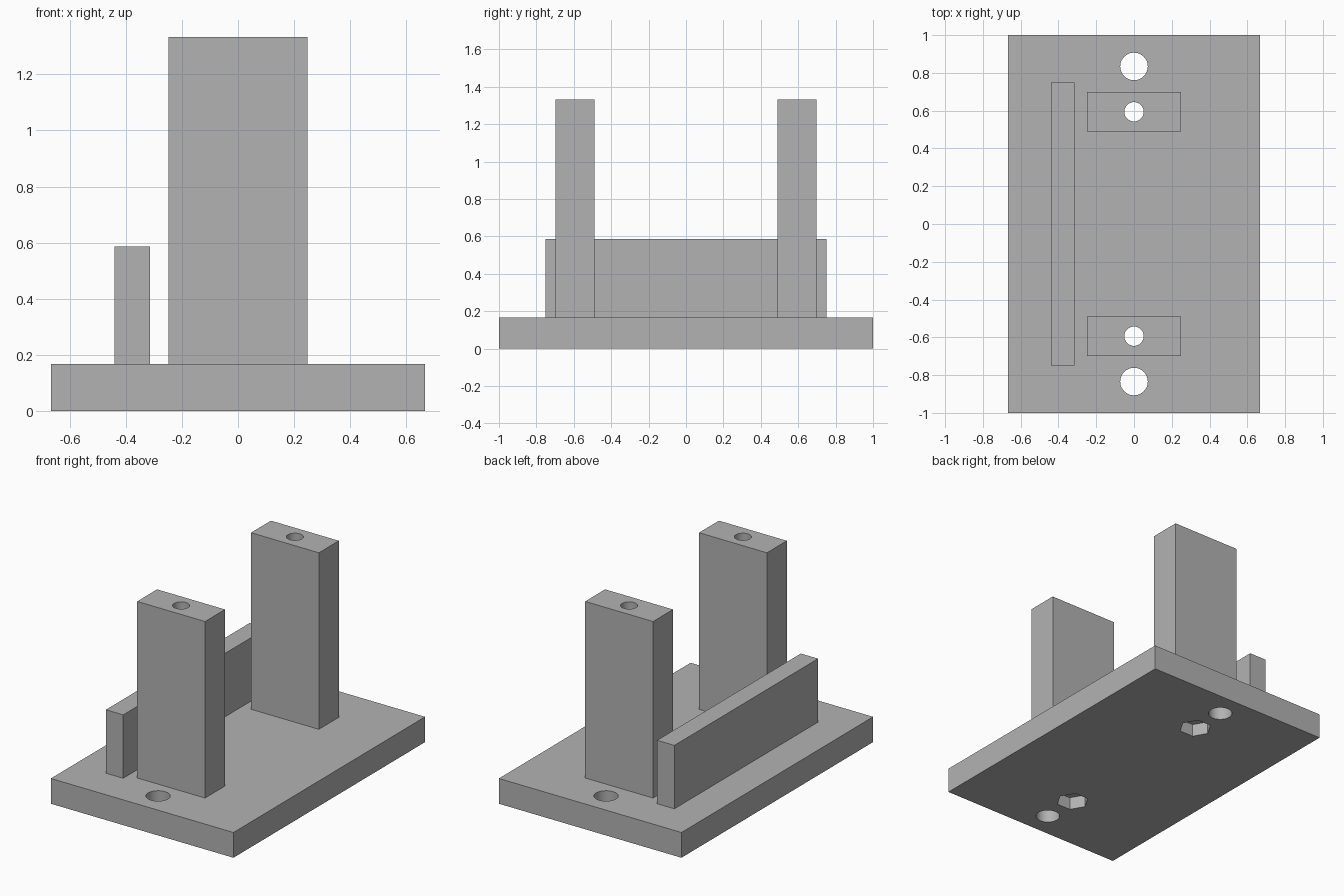
import bpy, bmesh
from math import radians
from mathutils import Matrix

default = bpy.data.objects.get("Cube")
if default:
    bpy.data.objects.remove(default, do_unlink=True)

GREY = (0.45, 0.45, 0.45, 1)
grey = bpy.data.materials.new("plain grey")
grey.use_nodes = True
grey.diffuse_color = GREY
grey.node_tree.nodes["Principled BSDF"].inputs["Base Color"].default_value = GREY

BASE_TOP = 0.167
POST_TOP = 1.333
POST_Y = 0.594
MOUNT_Y = 0.834


def finish(name, bm):
    mesh = bpy.data.meshes.new(name)
    bm.to_mesh(mesh)
    bm.free()
    mesh.materials.append(grey)
    obj = bpy.data.objects.new(name, mesh)
    bpy.context.collection.objects.link(obj)
    return obj


def box(name, x, y, z):
    """Box from (low, high) pairs on each axis."""
    bm = bmesh.new()
    size = [hi - lo for lo, hi in (x, y, z)]
    mid = [(hi + lo) / 2 for lo, hi in (x, y, z)]
    bmesh.ops.create_cube(bm, size=1, matrix=Matrix.Translation(mid) @ Matrix.Diagonal((*size, 1)))
    return finish(name, bm)


def prism(name, y, radius, z, sides):
    """Upright prism on the x = 0 line, used as a cutter."""
    bm = bmesh.new()
    lo, hi = z
    # create_cone starts its first corner on +y; turn it onto +x
    place = Matrix.Translation((0, y, (lo + hi) / 2)) @ Matrix.Rotation(radians(90), 4, "Z")
    bmesh.ops.create_cone(bm, cap_ends=True, segments=sides, radius1=radius,
                          radius2=radius, depth=hi - lo, matrix=place)
    obj = finish(name, bm)
    obj.hide_render = True
    return obj


def cut(obj, cutters):
    """Subtract the cutters, bake the result and shade it."""
    for cutter in cutters:
        mod = obj.modifiers.new("cut", "BOOLEAN")
        mod.operation = "DIFFERENCE"
        mod.solver = "EXACT"
        mod.object = cutter
    bpy.context.view_layer.update()
    baked = bpy.data.meshes.new_from_object(obj.evaluated_get(bpy.context.evaluated_depsgraph_get()))
    obj.modifiers.clear()
    obj.data = baked
    for cutter in cutters:
        bpy.data.objects.remove(cutter, do_unlink=True)
    bpy.ops.object.select_all(action="DESELECT")
    obj.select_set(True)
    bpy.context.view_layer.objects.active = obj
    bpy.ops.object.shade_smooth_by_angle(angle=radians(30))


# Base plate with mounting holes, bolt holes and hexagonal nut pockets below
base = box("base_plate", (-0.667, 0.667), (-1, 1), (0, BASE_TOP))
cutters = []
for side in (-1, 1):
    cutters.append(prism("mounting_hole", side * MOUNT_Y, 0.073, (-0.1, 0.3), 48))
    cutters.append(prism("bolt_hole", side * POST_Y, 0.051, (-0.1, 0.3), 48))
    cutters.append(prism("nut_pocket", side * POST_Y, 0.1, (-0.1, 0.083), 6))
cut(base, cutters)

# Two upright posts, bored through along their height
for name, side in (("front_post", -1), ("back_post", 1)):
    y = side * POST_Y
    post = box(name, (-0.248, 0.248), (y - 0.104, y + 0.104), (BASE_TOP, POST_TOP))
    cut(post, [prism("post_bore", y, 0.051, (0, 1.5), 48)])

# Low rail along one side
box("side_rail", (-0.44, -0.314), (-0.75, 0.75), (BASE_TOP, 0.586))
